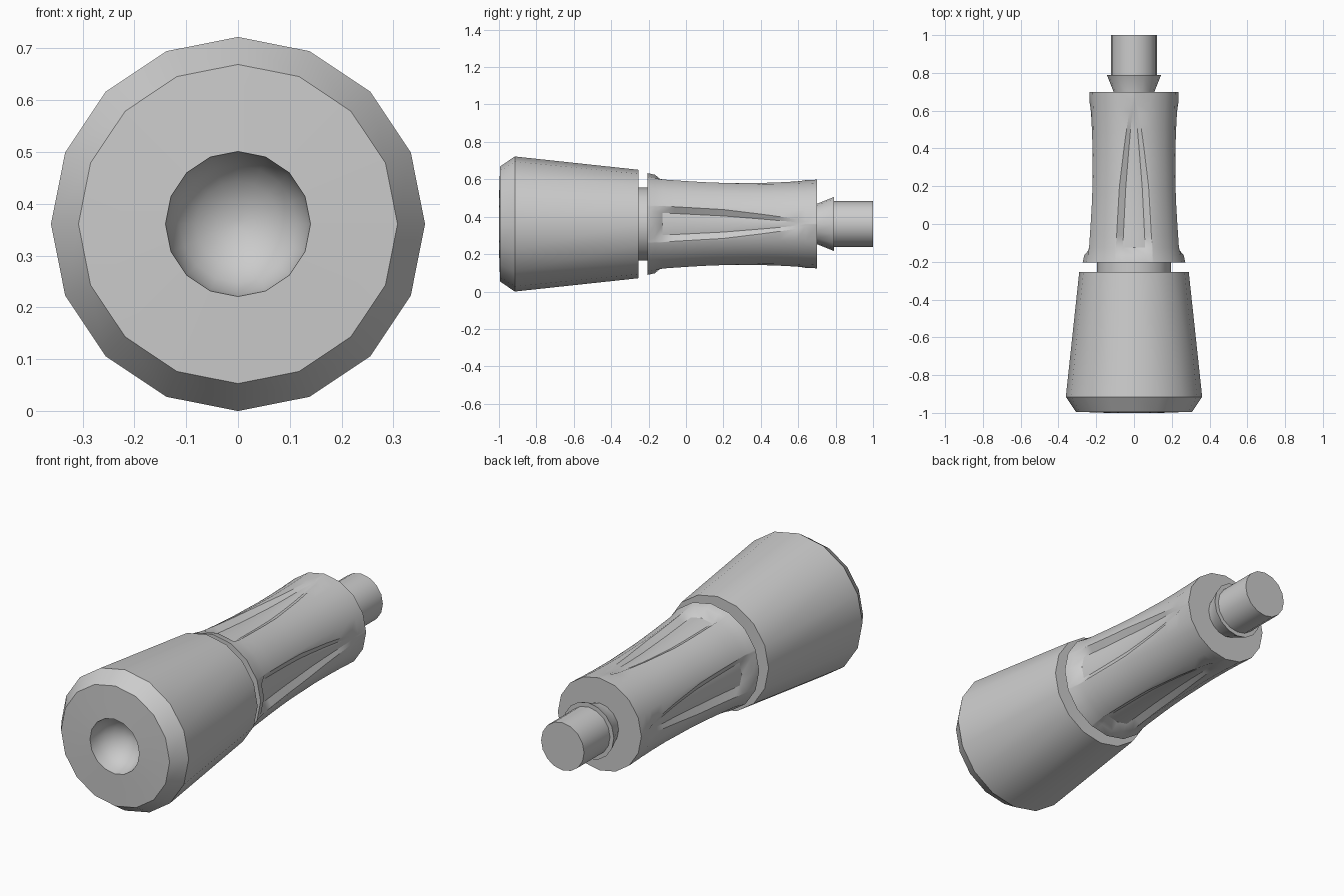
import bpy, bmesh, math

if "Cube" in bpy.data.objects:
    bpy.data.objects.remove(bpy.data.objects["Cube"])

AXIS_Z = 0.361
SIDES = 16


def finish(name, bm):
    bmesh.ops.remove_doubles(bm, verts=bm.verts, dist=1e-5)
    bmesh.ops.recalc_face_normals(bm, faces=bm.faces)
    mesh = bpy.data.meshes.new(name)
    bm.to_mesh(mesh)
    bm.free()
    ob = bpy.data.objects.new(name, mesh)
    bpy.context.collection.objects.link(ob)
    bpy.ops.object.select_all(action='DESELECT')
    ob.select_set(True)
    bpy.context.view_layer.objects.active = ob
    bpy.ops.object.shade_smooth_by_angle(angle=math.radians(30))
    return ob


def loft(name, rings):
    """Skin equal-length rings of (x, y, z) around the y axis, capped at both ends."""
    bm = bmesh.new()
    vs = [[bm.verts.new((x, y, z + AXIS_Z)) for x, y, z in ring] for ring in rings]
    n = len(vs[0])
    for a, b in zip(vs, vs[1:]):
        for i in range(n):
            j = (i + 1) % n
            bm.faces.new((a[i], a[j], b[j], b[i]))
    bm.faces.new(vs[0])
    bm.faces.new(vs[-1])
    return finish(name, bm)


def lathe(name, profile):
    """Turn a profile of (radius, y) with 16 sides."""
    steps = [2 * math.pi * i / SIDES for i in range(SIDES)]
    return loft(name, [[(r * math.cos(a), y, r * math.sin(a)) for a in steps]
                       for r, y in profile])


def lerp(table, y):
    for (y0, v0), (y1, v1) in zip(table, table[1:]):
        if y <= y1:
            return v0 + (v1 - v0) * max(0, y - y0) / (y1 - y0)
    return table[-1][1]


# Flared head with chamfered rim and a round hollow in the front face
hollow = [(0.14 * math.sin(t), -1 + 0.14 * math.cos(t))
          for t in [math.radians(d) for d in (4, 18, 36, 54, 72, 90)]]
lathe("head", hollow + [(0.308, -0.994), (0.361, -0.915), (0.29, -0.255), (0.15, -0.255)])

# Narrow neck between head and grip
lathe("neck", [(0.195, -0.27), (0.195, -0.19)])

# Grip: waisted barrel with four tapered, sunken panels
RADIUS = [(-0.205, 0.272), (-0.165, 0.263), (-0.125, 0.257), (0, 0.247), (0.1, 0.24),
          (0.2, 0.235), (0.4, 0.230), (0.55, 0.231), (0.7, 0.237)]
RIM = [(-0.165, 0.094), (-0.125, 0.096), (0.2, 0.078), (0.45, 0.048), (0.59, 0.026), (0.64, 0.01)]
FLOOR = [(-0.125, 0.068), (0.2, 0.049), (0.45, 0.025), (0.59, 0.010), (0.64, 0.004)]
DEPTH = [(-0.165, 0), (-0.125, 0.028), (0.3, 0.022), (0.59, 0.010), (0.64, 0)]


def polygon_radius(r, a):
    half = math.pi / SIDES
    return r * math.cos(half) / math.cos(a % (2 * half) - half)


rings = []
for y in (-0.205, -0.165, -0.125, -0.06, 0, 0.1, 0.2, 0.3, 0.4, 0.5, 0.59, 0.64, 0.7):
    r, depth = lerp(RADIUS, y), lerp(DEPTH, y)
    rim = min(math.asin(lerp(RIM, y) / r), math.radians(22))
    flr = math.asin(lerp(FLOOR, y) / r)
    section = [(-rim, 0), (-flr, depth), (0, depth), (flr, depth), (rim, 0),
               (math.pi / 8, 0), (math.pi / 4, 0), (3 * math.pi / 8, 0)]
    ring = []
    for q in range(4):
        for a, d in section:
            t = a + q * math.pi / 2
            rr = polygon_radius(r, t) - d
            ring.append((rr * math.cos(t), y, rr * math.sin(t)))
    rings.append(ring)
loft("grip", rings)

# Rear plug: flared collar and straight pin
lathe("rear_plug", [(0.108, 0.68), (0.108, 0.70), (0.144, 0.79), (0.122, 0.79), (0.122, 1.0)])
